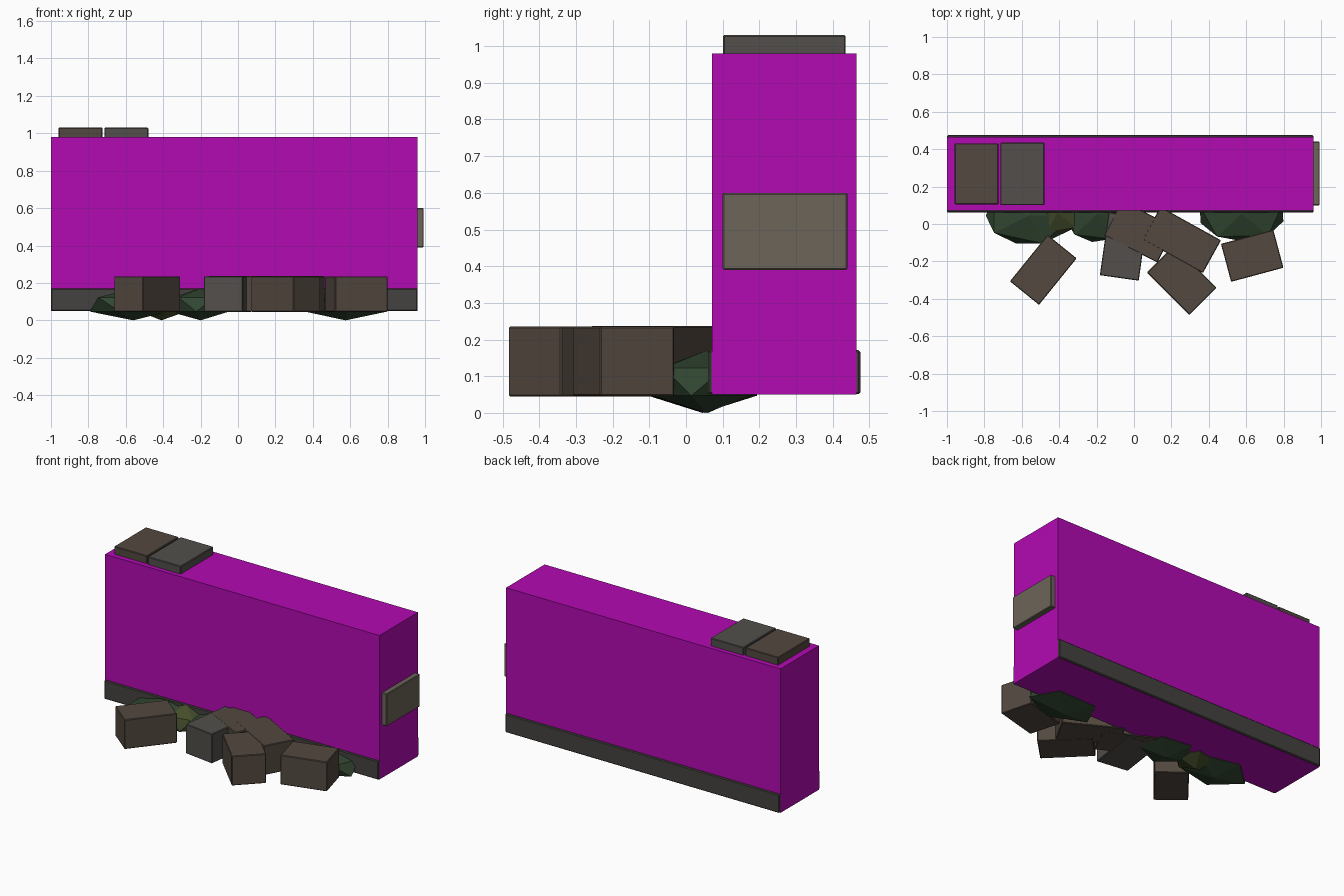
import bpy
from math import radians

if "Cube" in bpy.data.objects:
    bpy.data.objects.remove(bpy.data.objects["Cube"])


def material(name, rgb):
    m = bpy.data.materials.new(name)
    m.diffuse_color = (*rgb, 1)
    m.use_nodes = True
    m.node_tree.nodes["Principled BSDF"].inputs["Base Color"].default_value = m.diffuse_color
    return m


MAGENTA = material("magenta", (0.45, 0.003, 0.45))
BROWN = material("brown_stone", (0.085, 0.065, 0.05))
GREY = material("grey_stone", (0.085, 0.078, 0.07))
PALE = material("pale_stone", (0.15, 0.13, 0.10))
TRIM = material("dark_trim", (0.06, 0.055, 0.05))
GREEN = material("moss_green", (0.03, 0.06, 0.03))
OLIVE = material("moss_olive", (0.06, 0.075, 0.025))


def box(name, center, size, mat, angle=0, bevel=0.0):
    bpy.ops.mesh.primitive_cube_add(size=1, location=center)
    o = bpy.context.object
    o.name = name
    o.scale = size
    bpy.ops.object.transform_apply(location=False, rotation=False, scale=True)
    o.rotation_euler.z = radians(angle)
    o.data.materials.append(mat)
    if bevel:
        b = o.modifiers.new("bevel", "BEVEL")
        b.width = bevel
        b.segments = 1
    return o


# Main wall slab and the base course that wraps it
box("wall", (-0.02, 0.268, 0.515), (1.96, 0.393, 0.93), MAGENTA)
box("base_course", (-0.02, 0.268, 0.111), (1.958, 0.415, 0.12), TRIM, bevel=0.005)

# Exposed bricks on the top and the right end
box("top_brick_1", (-0.842, 0.268, 0.99), (0.235, 0.325, 0.08), BROWN, bevel=0.004)
box("top_brick_2", (-0.597, 0.268, 0.99), (0.235, 0.335, 0.08), GREY, bevel=0.004)
box("end_brick", (0.96, 0.27, 0.495), (0.066, 0.34, 0.21), PALE, bevel=0.004)

# Fallen bricks: x, y, length, width, angle, material
fallen = [
    (-0.485, -0.245, 0.32, 0.20, 51, BROWN),
    (-0.055, -0.12, 0.34, 0.21, 82, GREY),
    (0.03, -0.04, 0.32, 0.21, -27, BROWN),
    (0.255, -0.085, 0.37, 0.20, -29, BROWN),
    (0.255, -0.30, 0.32, 0.205, -45, BROWN),
    (0.632, -0.17, 0.29, 0.21, 15, BROWN),
]
for i, (x, y, l, w, a, mat) in enumerate(fallen):
    box(f"fallen_brick_{i + 1}", (x, y, 0.14 + 0.0005 * (i % 4)),
        (l, w, 0.19), mat, a, bevel=0.004)

# Low-poly moss clumps at the foot: x, y, x radius, y radius, turn, material
clumps = [
    (-0.56, 0.045, 0.26, 0.175, 0, GREEN),
    (-0.41, 0.06, 0.15, 0.13, 30, OLIVE),
    (-0.20, 0.05, 0.19, 0.165, 10, GREEN),
    (0.575, 0.055, 0.26, 0.165, 20, GREEN),
]
for i, (x, y, rx, ry, turn, mat) in enumerate(clumps):
    bpy.ops.mesh.primitive_ico_sphere_add(subdivisions=1, radius=1, location=(x, y, 0.085),
                                          rotation=(0, 0, radians(turn)))
    o = bpy.context.object
    o.name = f"moss_clump_{i + 1}"
    bpy.ops.object.transform_apply(location=False, rotation=True, scale=False)
    o.scale = (rx, ry, 0.085)
    o.data.materials.append(mat)
